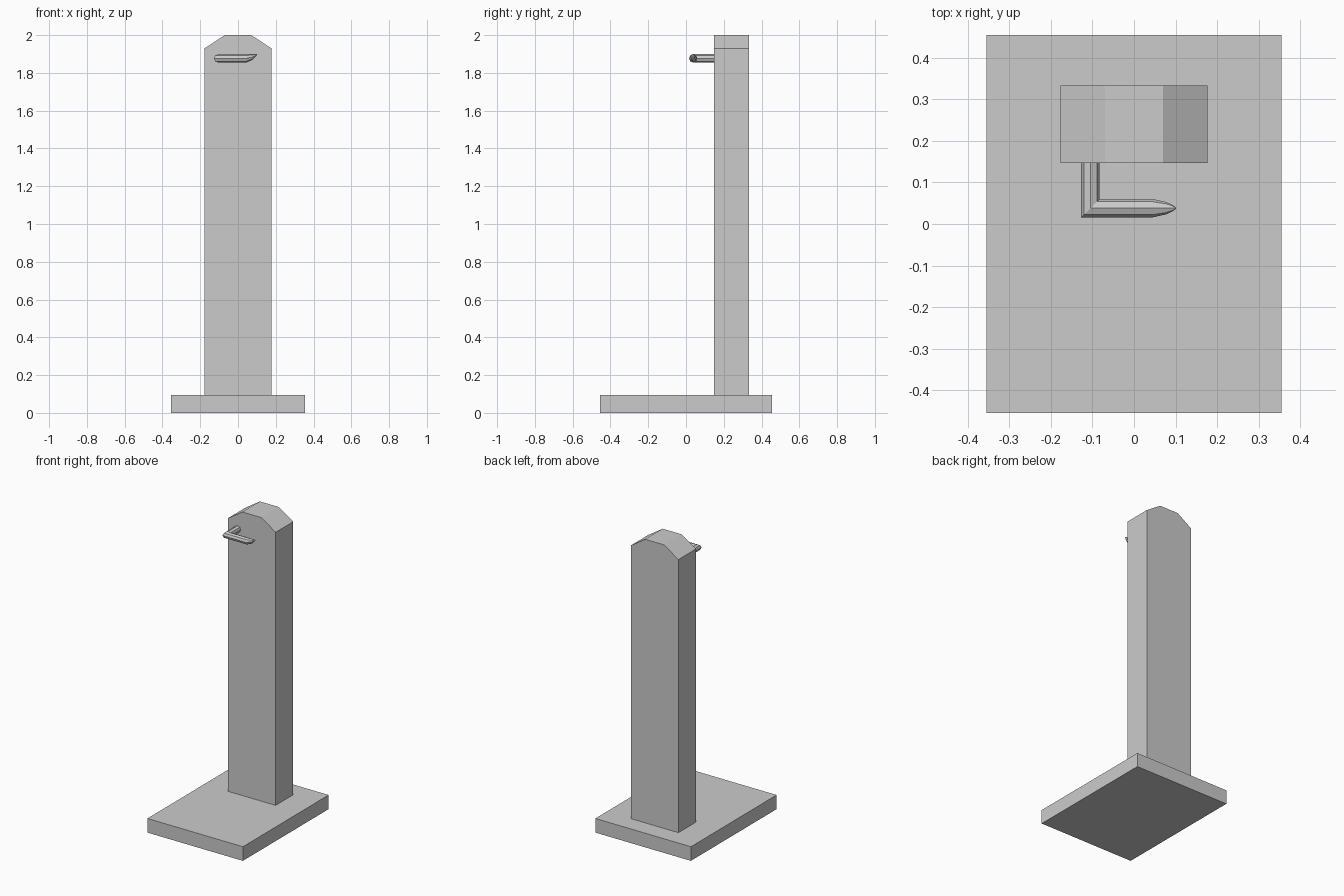
import bpy, bmesh, math

if "Cube" in bpy.data.objects:
    bpy.data.objects.remove(bpy.data.objects["Cube"])


def make_object(name, bm):
    bmesh.ops.recalc_face_normals(bm, faces=bm.faces)
    mesh = bpy.data.meshes.new(name)
    bm.to_mesh(mesh)
    bm.free()
    obj = bpy.data.objects.new(name, mesh)
    bpy.context.collection.objects.link(obj)
    return obj


def loft(name, rings):
    """Bridge closed rings of points and cap both ends."""
    bm = bmesh.new()
    rows = [[bm.verts.new(p) for p in ring] for ring in rings]
    n = len(rows[0])
    for a, b in zip(rows, rows[1:]):
        for i in range(n):
            j = (i + 1) % n
            bm.faces.new((a[i], a[j], b[j], b[i]))
    bm.faces.new(rows[0])
    bm.faces.new(rows[-1])
    return make_object(name, bm)


# Base slab
W, D, H = 0.355, 0.455, 0.095
slab = [(-W, -D), (W, -D), (W, D), (-W, D)]
loft("base", [[(x, y, z) for x, y in slab] for z in (0, H)])

# Post with chamfered top, profile extruded front to back
half = [(0.177, H), (0.177, 1.93), (0.07, 2.0)]
profile = half + [(-x, z) for x, z in reversed(half)]
loft("post", [[(x, y, z) for x, z in profile] for y in (0.147, 0.333)])

# Bent hook: octagonal rod, mitred corner, tip tapering upwards
R, CX, CY, CZ = 0.022, -0.105, 0.038, 1.877
circle = [(R * math.sin(k * math.tau / 8), R * math.cos(k * math.tau / 8)) for k in range(8)]
rings = [
    [(CX + u, 0.15, CZ + v) for u, v in circle],
    [(CX + u, CY + u, CZ + v) for u, v in circle],
]
for x, scale, lift in [(0.045, 1.0, 0.0), (0.077, 0.68, 0.007), (0.093, 0.34, 0.015), (0.101, 0.08, 0.021)]:
    rings.append([(x, CY + u * scale, CZ + lift + v * scale) for u, v in circle])
loft("hook", rings)
